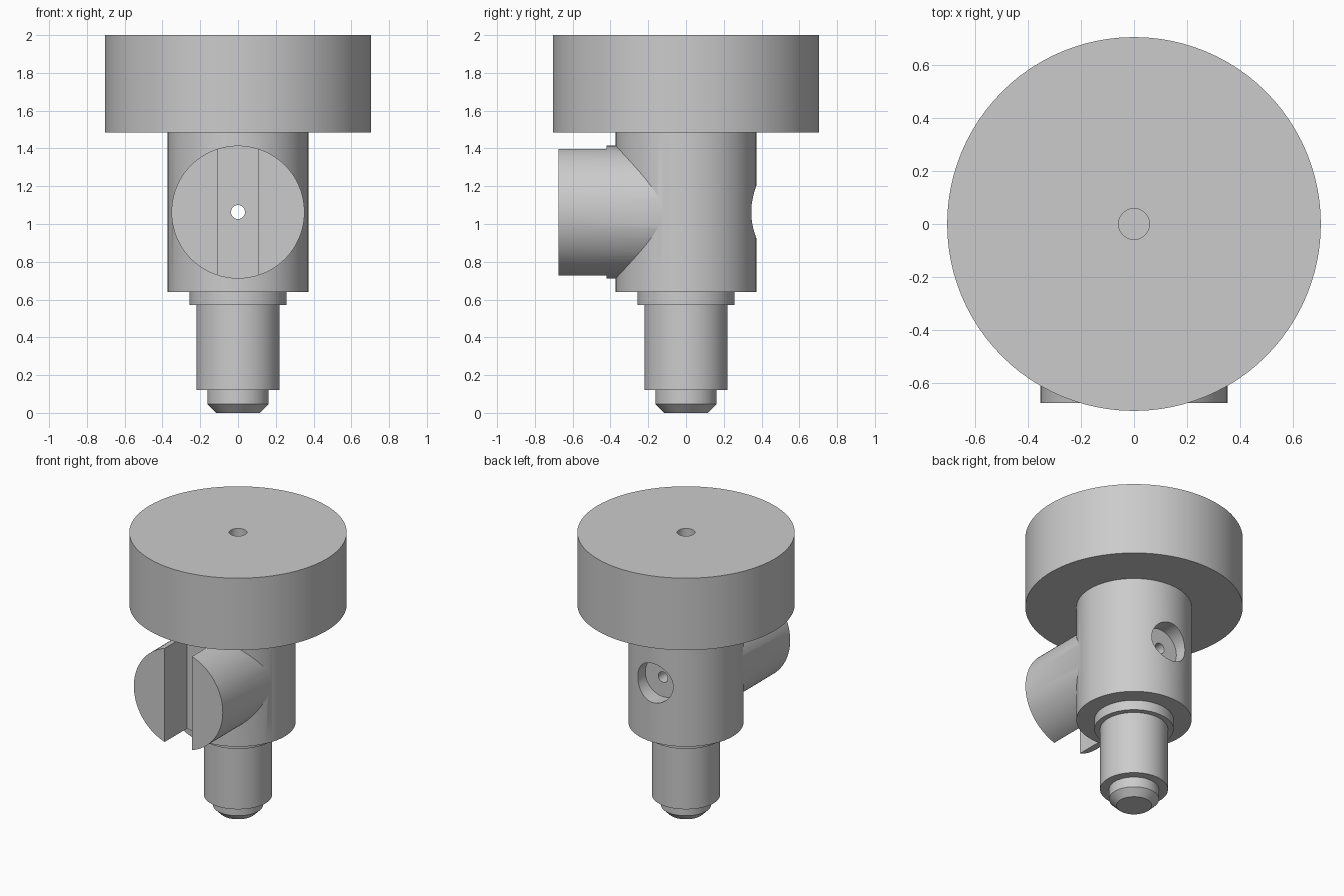
import bpy, bmesh, math
from mathutils import Matrix, Vector

cube = bpy.data.objects.get("Cube")
if cube:
    bpy.data.objects.remove(cube, do_unlink=True)

SEGMENTS = 96
BOSS_Z = 1.063

steel = bpy.data.materials.new("light grey metal")
steel.use_nodes = True
grey = (0.6, 0.6, 0.6, 1)
steel.diffuse_color = grey
steel.node_tree.nodes["Principled BSDF"].inputs["Base Color"].default_value = grey


def make_object(name, bm):
    bmesh.ops.recalc_face_normals(bm, faces=bm.faces[:])
    mesh = bpy.data.meshes.new(name)
    bm.to_mesh(mesh)
    bm.free()
    mesh.materials.append(steel)
    obj = bpy.data.objects.new(name, mesh)
    bpy.context.collection.objects.link(obj)
    return obj


def lathe(name, profile):
    """Solid of revolution about z from (radius, z) pairs."""
    bm = bmesh.new()
    rings = []
    for r, z in profile:
        angles = [2 * math.pi * i / SEGMENTS for i in range(SEGMENTS)]
        rings.append([bm.verts.new((r * math.cos(a), r * math.sin(a), z)) for a in angles])
    for low, high in zip(rings, rings[1:]):
        for i in range(SEGMENTS):
            j = (i + 1) % SEGMENTS
            bm.faces.new((low[i], low[j], high[j], high[i]))
    bm.faces.new(rings[0][::-1])
    bm.faces.new(rings[-1])
    return make_object(name, bm)


def cylinder(name, radius, start, end, segments=64):
    """Capped cylinder between two points."""
    start, end = Vector(start), Vector(end)
    axis = end - start
    place = Matrix.Translation((start + end) / 2) @ axis.to_track_quat("Z", "Y").to_matrix().to_4x4()
    bm = bmesh.new()
    bmesh.ops.create_cone(bm, cap_ends=True, segments=segments, radius1=radius,
                          radius2=radius, depth=axis.length, matrix=place)
    return make_object(name, bm)


def box(name, size, centre):
    bm = bmesh.new()
    bmesh.ops.create_cube(bm, size=1, matrix=Matrix.Translation(centre) @ Matrix.Diagonal((*size, 1)))
    return make_object(name, bm)


def combine(target, tool, operation):
    """Apply a boolean and remove the tool."""
    mod = target.modifiers.new(operation.lower(), "BOOLEAN")
    mod.operation, mod.solver, mod.object = operation, "EXACT", tool
    bpy.context.view_layer.objects.active = target
    bpy.ops.object.modifier_apply(modifier=mod.name)
    bpy.data.objects.remove(tool, do_unlink=True)


# Turned body: chamfered tip, shaft, collar, barrel and wide head
body = lathe("turned_body", [
    (0.115, 0), (0.162, 0.047), (0.162, 0.12), (0.22, 0.12), (0.22, 0.57),
    (0.257, 0.57), (0.257, 0.64), (0.373, 0.64), (0.373, 1.485),
    (0.705, 1.485), (0.705, 2)])

# Side boss with a vertical slot across its front
boss = cylinder("side_boss", 0.352, (0, -0.675, BOSS_Z), (0, -0.04, BOSS_Z), SEGMENTS)
combine(boss, box("slot_cutter", (0.216, 0.5, 1), (0, -0.67, BOSS_Z)), "DIFFERENCE")
combine(body, boss, "UNION")

# Rear counterbore, through hole and blind hole in the head
holes = [
    ("counterbore_cutter", 0.14, (0, 0.26, BOSS_Z), (0, 0.6, BOSS_Z)),
    ("through_cutter", 0.037, (0, -0.9, BOSS_Z), (0, 0.9, BOSS_Z)),
    ("top_hole_cutter", 0.058, (0, 0, 1.6), (0, 0, 2.2)),
]
for hole in holes:
    combine(body, cylinder(*hole), "DIFFERENCE")

# Smooth round walls, crisp edges
bpy.ops.object.select_all(action="DESELECT")
body.select_set(True)
bpy.context.view_layer.objects.active = body
bpy.ops.object.shade_smooth_by_angle(angle=math.radians(25))
